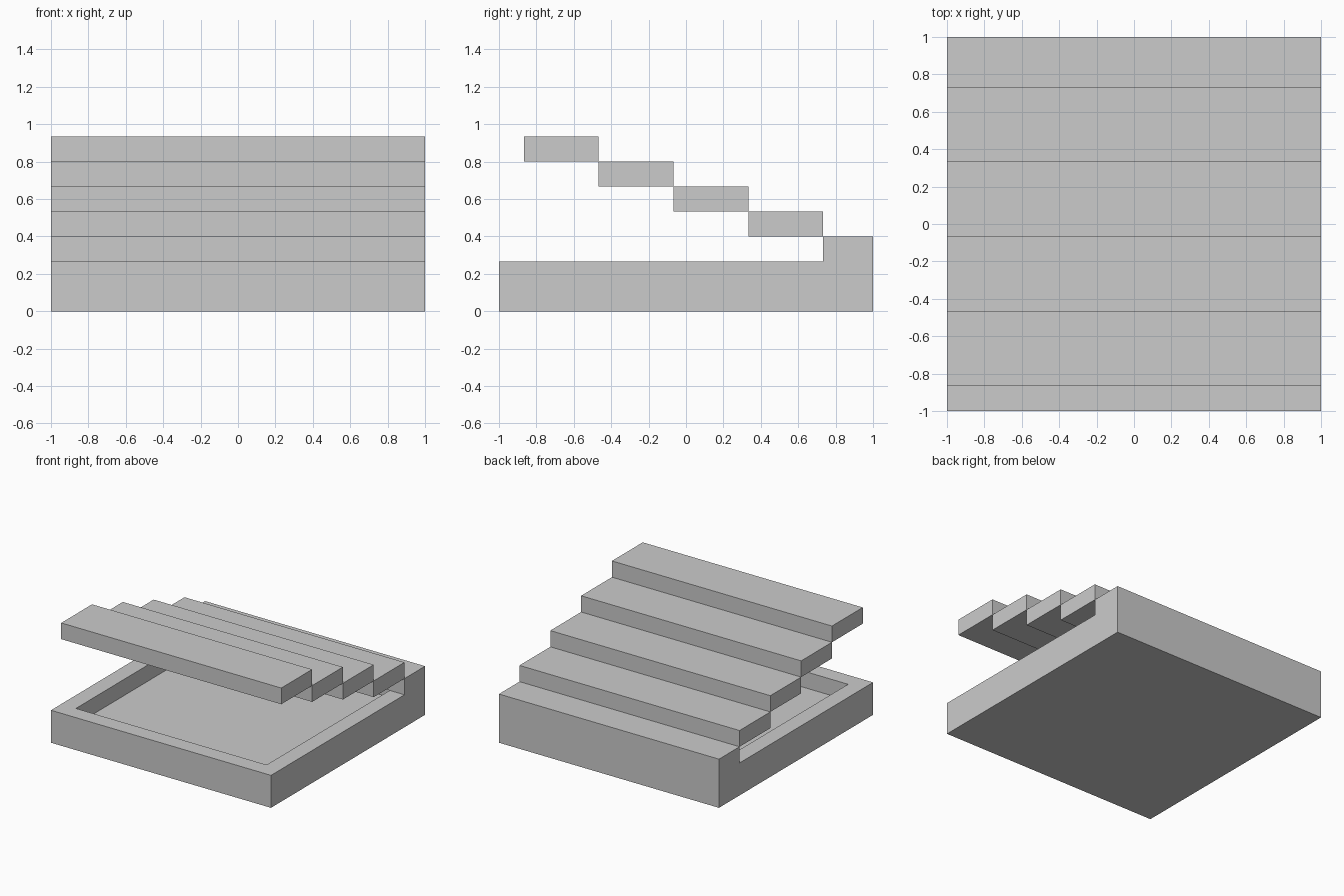
import bpy

if "Cube" in bpy.data.objects:
    bpy.data.objects.remove(bpy.data.objects["Cube"])

U = 2 / 15  # grid module: the tray is 15 x 15 modules


def box(name, x0, x1, y0, y1, z0, z1):
    """Box given by its limits in modules."""
    bpy.ops.mesh.primitive_cube_add(
        size=1, location=((x0 + x1) / 2 * U, (y0 + y1) / 2 * U, (z0 + z1) / 2 * U))
    ob = bpy.context.object
    ob.name = name
    ob.scale = ((x1 - x0) * U, (y1 - y0) * U, (z1 - z0) * U)
    bpy.ops.object.transform_apply(location=False, rotation=False, scale=True)
    return ob


# tray: a slab with a shallow square recess inside a one-module rim
tray = box("tray", -7.5, 7.5, -7.5, 7.5, 0, 2)
cutter = box("recess_cutter", -6.5, 6.5, -6.5, 6.5, 1, 3)
cut = tray.modifiers.new("recess", "BOOLEAN")
cut.operation = "DIFFERENCE"
cut.solver = "EXACT"
cut.object = cutter
bpy.context.view_layer.objects.active = tray
bpy.ops.object.modifier_apply(modifier=cut.name)
bpy.data.objects.remove(cutter)

# raised ledge along the back, overhanging the recess
box("back_ledge", -7.5, 7.5, 5.5, 7.5, 2, 3)

# lid: four slats stepping up toward the front
for i in range(4):
    y1 = 5.5 - 3 * i
    box(f"lid_step_{i + 1}", -7.5, 7.5, y1 - 3, y1, 3 + i, 4 + i)
